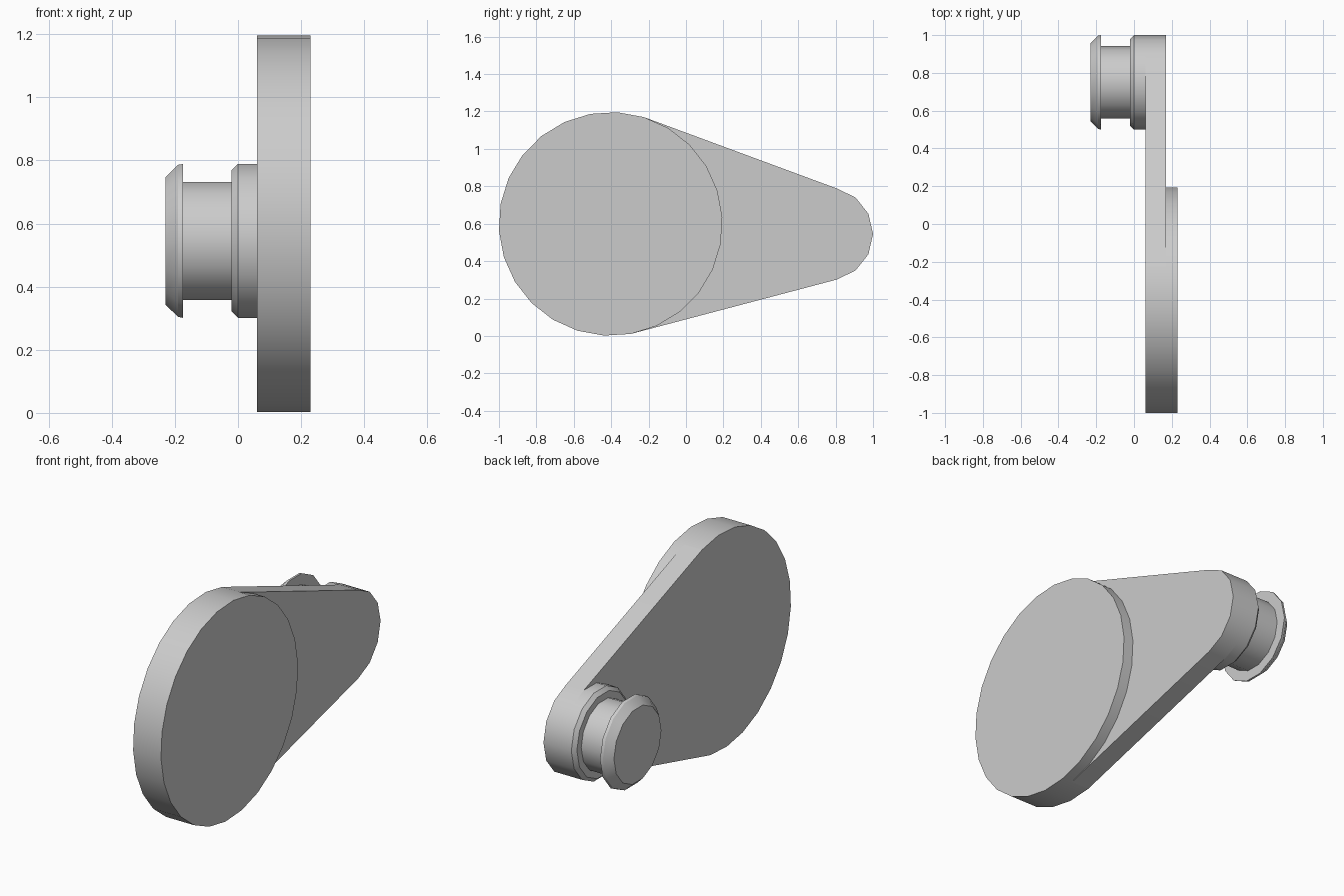
import bpy, bmesh
from math import cos, sin, radians, tau

cube = bpy.data.objects.get("Cube")
if cube:
    bpy.data.objects.remove(cube, do_unlink=True)

grey = bpy.data.materials.new("plain grey")
grey.use_nodes = True
COLOUR = (0.6, 0.6, 0.6, 1)
grey.diffuse_color = COLOUR
grey.node_tree.nodes["Principled BSDF"].inputs["Base Color"].default_value = COLOUR

DISC = (-0.403, 0.599, 0.598)   # centre y, centre z, radius
PEG = (0.75, 0.545, 0.25)
DISC_SIDES, PEG_SIDES = 26, 14
DISC_TURN = radians(3.5)


def point(centre, radius, sides, k, turn=0):
    a = tau * k / sides + turn
    return centre[0] + radius * cos(a), centre[1] + radius * sin(a)


def loft(name, sections):
    """Capped solid through (x, outline) sections along the x axis."""
    bm = bmesh.new()
    rings = [[bm.verts.new((x, y, z)) for y, z in outline] for x, outline in sections]
    n = len(rings[0])
    for a, b in zip(rings, rings[1:]):
        for i in range(n):
            j = (i + 1) % n
            bm.faces.new((a[i], a[j], b[j], b[i]))
    bm.faces.new(rings[0])
    bm.faces.new(rings[-1])
    bmesh.ops.recalc_face_normals(bm, faces=bm.faces)
    mesh = bpy.data.meshes.new(name)
    bm.to_mesh(mesh)
    bm.free()
    mesh.materials.append(grey)
    obj = bpy.data.objects.new(name, mesh)
    bpy.context.collection.objects.link(obj)
    bpy.ops.object.select_all(action='DESELECT')
    obj.select_set(True)
    bpy.context.view_layer.objects.active = obj
    bpy.ops.object.shade_smooth_by_angle(angle=radians(32))
    return obj


def turned(name, profile):
    """Round peg part from (x, radius) pairs."""
    loft(name, [(x, [point(PEG, r, PEG_SIDES, k) for k in range(PEG_SIDES)])
                for x, r in profile])


# Large round disc
disc_outline = [point(DISC, DISC[2], DISC_SIDES, k, DISC_TURN) for k in range(DISC_SIDES)]
loft("disc", [(0.06, disc_outline), (0.23, disc_outline)])

# Tapered arm, running from the disc's rim to a rounded tip
tip = [point(PEG, PEG[2], PEG_SIDES, k) for k in range(-3, 4)]
rim = [point(DISC, DISC[2], DISC_SIDES, k, DISC_TURN) for k in range(5, -7, -1)]
loft("arm", [(0.06, tip + rim), (0.17, tip + rim)])

# Peg: collar, neck and flanged cap
turned("peg_collar", [(0.06, 0.25), (0.0, 0.25), (-0.02, 0.23)])
turned("peg_neck", [(-0.02, 0.192), (-0.175, 0.192)])
turned("peg_cap", [(-0.175, 0.25), (-0.19, 0.247), (-0.23, 0.207)])
